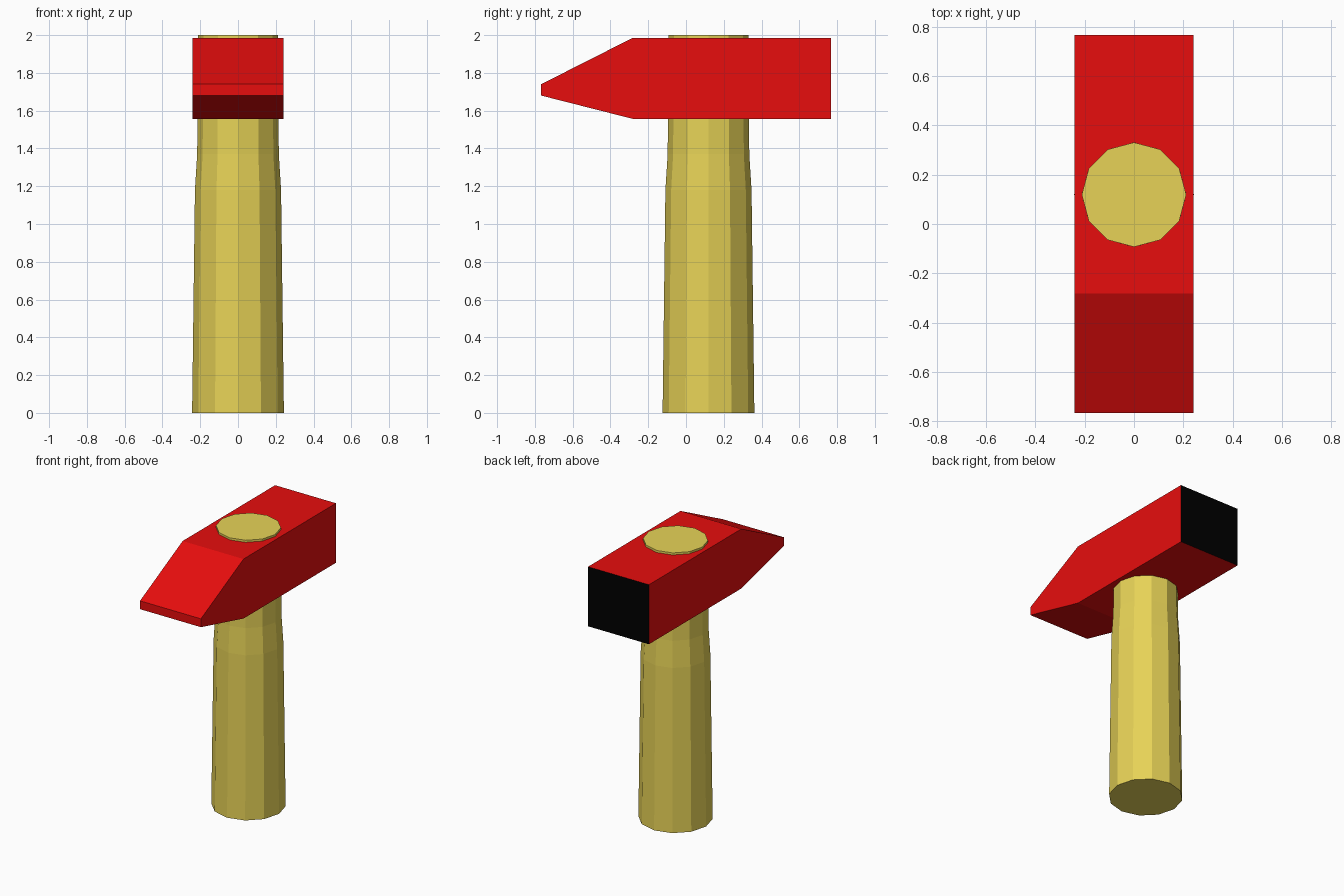
import bpy, bmesh, math

if "Cube" in bpy.data.objects:
    bpy.data.objects.remove(bpy.data.objects["Cube"])


def material(name, rgb):
    m = bpy.data.materials.new(name)
    m.diffuse_color = (*rgb, 1)
    m.use_nodes = True
    m.node_tree.nodes["Principled BSDF"].inputs["Base Color"].default_value = m.diffuse_color
    return m


red = material("red_paint", (0.8, 0.004, 0.004))
black = material("black_face", (0.0, 0.0, 0.0))
wood = material("yellow_wood", (0.8, 0.65, 0.095))


def loft(name, rings, mats):
    """Skin a closed flat-shaded solid through equal-length rings of points."""
    bm = bmesh.new()
    rows = [[bm.verts.new(p) for p in ring] for ring in rings]
    n = len(rows[0])
    for a, b in zip(rows, rows[1:]):
        for i in range(n):
            j = (i + 1) % n
            bm.faces.new((a[i], a[j], b[j], b[i]))
    bm.faces.new(rows[0])
    bm.faces.new(rows[-1])
    bmesh.ops.recalc_face_normals(bm, faces=bm.faces)
    mesh = bpy.data.meshes.new(name)
    bm.to_mesh(mesh)
    bm.free()
    for m in mats:
        mesh.materials.append(m)
    obj = bpy.data.objects.new(name, mesh)
    bpy.context.collection.objects.link(obj)
    return obj


# Twelve-sided handle: (height, radius) profile
profile = [(0, 0.243), (1.18, 0.228), (1.37, 0.216), (2.0, 0.212)]
handle_y = 0.119
loft("handle", [[(r * math.cos(i * math.pi / 6), handle_y + r * math.sin(i * math.pi / 6), z)
                 for i in range(12)] for z, r in profile], [wood])

# Wedge-nosed head: (y, bottom, top) sections
sections = [(-0.767, 1.68, 1.74), (-0.283, 1.557, 1.985), (0.767, 1.557, 1.985)]
w = 0.242
head = loft("head", [[(-w, y, lo), (w, y, lo), (w, y, hi), (-w, y, hi)]
                     for y, lo, hi in sections], [red, black])

# Black striking face at the back
for p in head.data.polygons:
    p.material_index = 1 if p.normal.y > 0.9 else 0
